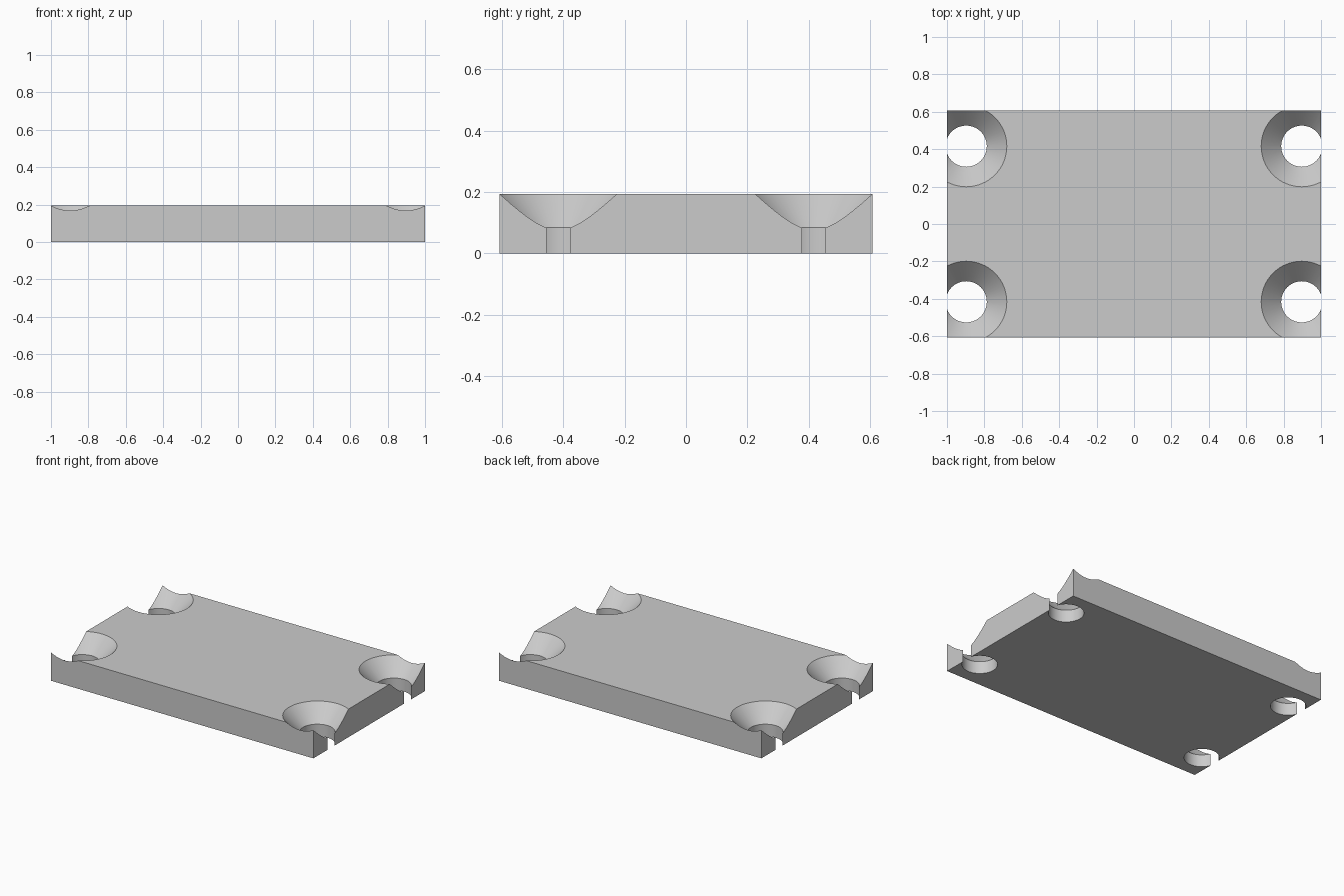
import bpy
import bmesh
import math

default = bpy.data.objects.get("Cube")
if default:
    bpy.data.objects.remove(default, do_unlink=True)

LENGTH, WIDTH, HEIGHT = 2.0, 1.214, 0.194
HOLE_X, HOLE_Y = 0.897, 0.416
HOLE_R, SINK_R, STEP_Z = 0.11, 0.217, 0.084
SEGMENTS = 64

grey = bpy.data.materials.new("plain grey")
grey.use_nodes = True
colour = (0.6, 0.6, 0.6, 1)
grey.diffuse_color = colour
grey.node_tree.nodes["Principled BSDF"].inputs["Base Color"].default_value = colour


def make_object(name, bm):
    mesh = bpy.data.meshes.new(name)
    bmesh.ops.recalc_face_normals(bm, faces=bm.faces[:])
    bm.to_mesh(mesh)
    bm.free()
    mesh.materials.append(grey)
    obj = bpy.data.objects.new(name, mesh)
    bpy.context.collection.objects.link(obj)
    return obj


def add_lathe(bm, cx, cy, profile):
    """Closed solid of revolution about a vertical axis."""
    rings = []
    for r, z in profile:
        angles = [2 * math.pi * i / SEGMENTS for i in range(SEGMENTS)]
        rings.append([bm.verts.new((cx + r * math.cos(a), cy + r * math.sin(a), z))
                      for a in angles])
    for low, high in zip(rings, rings[1:]):
        for i in range(SEGMENTS):
            j = (i + 1) % SEGMENTS
            bm.faces.new((low[i], low[j], high[j], high[i]))
    bm.faces.new(rings[0][::-1])
    bm.faces.new(rings[-1])


# Rectangular plate
bm = bmesh.new()
bmesh.ops.create_cube(bm, size=1)
bmesh.ops.scale(bm, vec=(LENGTH, WIDTH, HEIGHT), verts=bm.verts[:])
bmesh.ops.translate(bm, vec=(0, 0, HEIGHT / 2), verts=bm.verts[:])
plate = make_object("mounting_plate", bm)

# Countersunk screw holes, open at the plate ends
extra = 0.1
slope = (SINK_R - HOLE_R) / (HEIGHT - STEP_Z)
profile = [(HOLE_R, -extra), (HOLE_R, STEP_Z),
           (SINK_R + slope * extra, HEIGHT + extra)]
bm = bmesh.new()
for sx in (-1, 1):
    for sy in (-1, 1):
        add_lathe(bm, sx * HOLE_X, sy * HOLE_Y, profile)
cutter = make_object("hole_cutter", bm)
cutter.hide_render = True
cutter.hide_set(True)

cut = plate.modifiers.new("countersunk holes", 'BOOLEAN')
cut.operation = 'DIFFERENCE'
cut.solver = 'EXACT'
cut.object = cutter

bpy.ops.object.select_all(action='DESELECT')
plate.select_set(True)
bpy.context.view_layer.objects.active = plate
bpy.ops.object.modifier_apply(modifier=cut.name)
bpy.data.objects.remove(cutter, do_unlink=True)

# Smooth hole walls, sharp rims and corners
bpy.ops.object.shade_smooth_by_angle(angle=math.radians(25))
